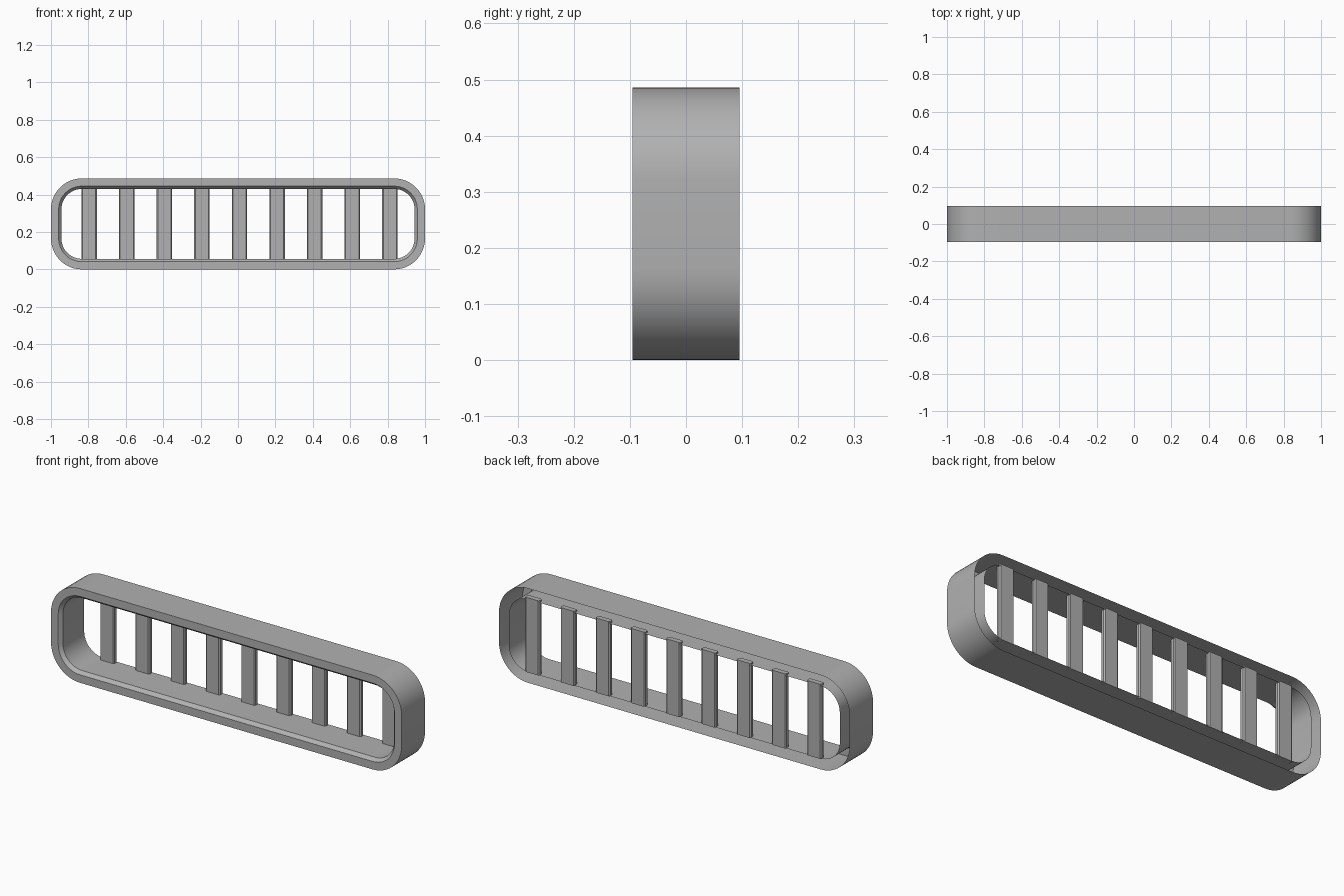
import bpy, bmesh, math

if "Cube" in bpy.data.objects:
    bpy.data.objects.remove(bpy.data.objects["Cube"])

W, H, D = 1.0, 0.486, 0.095   # half width, height, half depth
R = 0.165                     # outer corner radius
SEG = 12

grey = bpy.data.materials.new("dark_grey")
grey.diffuse_color = (0.44, 0.44, 0.44, 1)
grey.use_nodes = True
grey.node_tree.nodes["Principled BSDF"].inputs["Base Color"].default_value = grey.diffuse_color


def ring(bm, inset, y):
    """Rounded rectangle of verts in the xz plane."""
    r, out = R - inset, []
    cx, cz = W - R, H / 2 - R
    for q, (sx, sz) in enumerate(((1, 1), (-1, 1), (-1, -1), (1, -1))):
        for i in range(SEG + 1):
            a = math.pi / 2 * (q + i / SEG)
            out.append(bm.verts.new((sx * cx + r * math.cos(a), y,
                                     H / 2 + sz * cz + r * math.sin(a))))
    return out


def finish(bm, name):
    mesh = bpy.data.meshes.new(name)
    bm.to_mesh(mesh)
    bm.free()
    mesh.materials.append(grey)
    ob = bpy.data.objects.new(name, mesh)
    bpy.context.collection.objects.link(ob)
    return ob


# Frame: hollow shell, open at the back, with a chamfered front lip
bm = bmesh.new()
profile = [(0, D), (0, -D), (0.041, -D), (0.056, -D + 0.018), (0.056, D)]
rings = [ring(bm, i, y) for i, y in profile]
for a, b in zip(rings, rings[1:]):
    for i in range(len(a)):
        j = (i + 1) % len(a)
        bm.faces.new((a[i], a[j], b[j], b[i]))
bmesh.ops.recalc_face_normals(bm, faces=bm.faces)
# make the outer wall face outward
top = max(bm.faces, key=lambda f: f.calc_center_median().z)
if top.normal.z < 0:
    bmesh.ops.reverse_faces(bm, faces=bm.faces)
frame = finish(bm, "vent_frame")
bpy.context.view_layer.objects.active = frame
frame.select_set(True)
bpy.ops.object.shade_smooth_by_angle(angle=math.radians(30))

# Vertical slats at the back, with chamfered long edges
Z0, Z1 = 0.053, 0.438
for k in range(9):
    bm = bmesh.new()
    bmesh.ops.create_cube(bm, size=1)
    bmesh.ops.scale(bm, vec=(0.082, 0.027, Z1 - Z0), verts=bm.verts)
    long_edges = [e for e in bm.edges
                  if abs(e.verts[0].co.z - e.verts[1].co.z) > 0.1]
    bmesh.ops.bevel(bm, geom=long_edges, offset=0.006, segments=1,
                    affect='EDGES')
    slat = finish(bm, f"slat_{k + 1}")
    slat.location = (0.008 + (k - 4) * 0.201, D - 0.0135, (Z0 + Z1) / 2)
